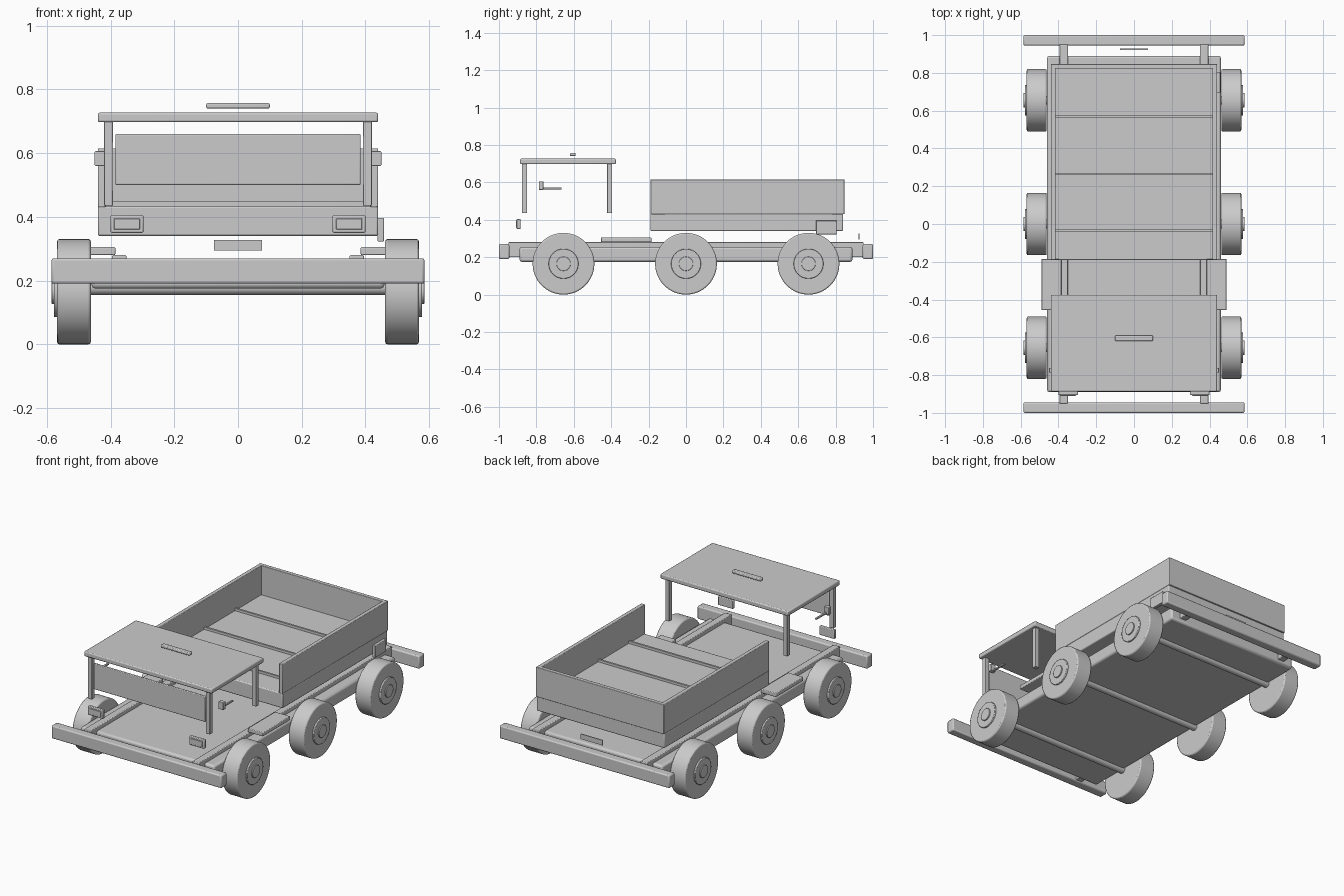
import bpy, math

if "Cube" in bpy.data.objects:
    bpy.data.objects.remove(bpy.data.objects["Cube"], do_unlink=True)

grey = bpy.data.materials.new("plain_grey")
grey.use_nodes = True
colour = (0.6, 0.6, 0.6, 1)
grey.diffuse_color = colour
grey.node_tree.nodes["Principled BSDF"].inputs["Base Color"].default_value = colour


def finish(obj, name, bevel):
    obj.name = name
    obj.data.materials.append(grey)
    if bevel:
        mod = obj.modifiers.new("bevel", 'BEVEL')
        mod.width, mod.segments, mod.limit_method = bevel, 2, 'ANGLE'
    bpy.ops.object.shade_smooth_by_angle(angle=math.radians(30))
    return obj


def box(name, x, y, z, bevel=0.004):
    """Box from (low, high) ranges on each axis."""
    bpy.ops.mesh.primitive_cube_add(size=1)
    obj = bpy.context.object
    for v in obj.data.vertices:
        v.co = [r[0] if c < 0 else r[1] for c, r in zip(v.co, (x, y, z))]
    return finish(obj, name, bevel)


def pair(name, x, y, z, bevel=0.004):
    """The same box on both sides."""
    box("left_" + name, x, y, z, bevel)
    box("right_" + name, (-x[1], -x[0]), y, z, bevel)


def rod(name, x, y, z, radius, bevel=0):
    """Cylinder lying along x."""
    bpy.ops.mesh.primitive_cylinder_add(
        vertices=64, radius=radius, depth=x[1] - x[0],
        location=((x[0] + x[1]) / 2, y, z), rotation=(0, math.pi / 2, 0))
    return finish(bpy.context.object, name, bevel)


# Chassis
box("chassis_floor", (-0.46, 0.46), (-0.89, 0.89), (0.175, 0.255), 0.012)
pair("frame_rail", (0.35, 0.395), (-0.95, 0.95), (0.2, 0.28))
box("front_bumper", (-0.585, 0.585), (-1, -0.945), (0.19, 0.27), 0.007)
box("rear_bumper", (-0.585, 0.585), (0.945, 1), (0.19, 0.27), 0.007)
pair("side_step", (0.385, 0.49), (-0.455, -0.185), (0.28, 0.305))

# Wheels and axles
for place, y in (("front", -0.655), ("middle", 0), ("rear", 0.655)):
    rod(place + "_axle", (-0.47, 0.47), y, 0.178, 0.023)
    for side, s in (("left", 1), ("right", -1)):
        for part, inner, outer, radius, bevel in (
                ("tyre", 0.462, 0.568, 0.165, 0.007),
                ("hub", 0.5, 0.578, 0.08, 0.003),
                ("hub_cap", 0.55, 0.585, 0.038, 0.002)):
            span = sorted((s * inner, s * outer))
            rod(f"{place}_{side}_{part}", span, y, 0.165, radius, bevel)

# Cargo bed, open towards the cab
box("bed_base", (-0.44, 0.44), (-0.19, 0.84), (0.34, 0.433), 0.006)
pair("bed_wall", (0.415, 0.44), (-0.19, 0.84), (0.43, 0.615), 0.003)
box("tailgate", (-0.44, 0.44), (0.822, 0.847), (0.43, 0.615), 0.003)
for i, y in enumerate((-0.035, 0.265, 0.568)):
    box(f"bed_slat_{i + 1}", (-0.415, 0.415), (y - 0.006, y + 0.006), (0.43, 0.448), 0)
box("fuel_cap_panel", (0.438, 0.458), (0.695, 0.805), (0.322, 0.396), 0.003)
box("rear_plate", (-0.075, 0.075), (0.922, 0.928), (0.295, 0.327), 0)

# Cab
box("cab_roof", (-0.44, 0.44), (-0.887, -0.375), (0.697, 0.727), 0.006)
pair("front_post", (0.392, 0.42), (-0.877, -0.85), (0.435, 0.7), 0.002)
pair("rear_post", (0.392, 0.42), (-0.422, -0.395), (0.435, 0.7), 0.002)
box("windscreen", (-0.385, 0.385), (-0.87, -0.858), (0.5, 0.66))
box("roof_light", (-0.1, 0.1), (-0.62, -0.59), (0.74, 0.757), 0.005)
pair("mirror", (0.415, 0.45), (-0.787, -0.762), (0.56, 0.606), 0.003)
pair("mirror_arm", (0.422, 0.434), (-0.765, -0.665), (0.563, 0.573), 0.002)
pair("headlight", (0.297, 0.4), (-0.905, -0.885), (0.35, 0.405))
pair("headlight_lens", (0.308, 0.389), (-0.91, -0.9), (0.36, 0.395), 0.002)
